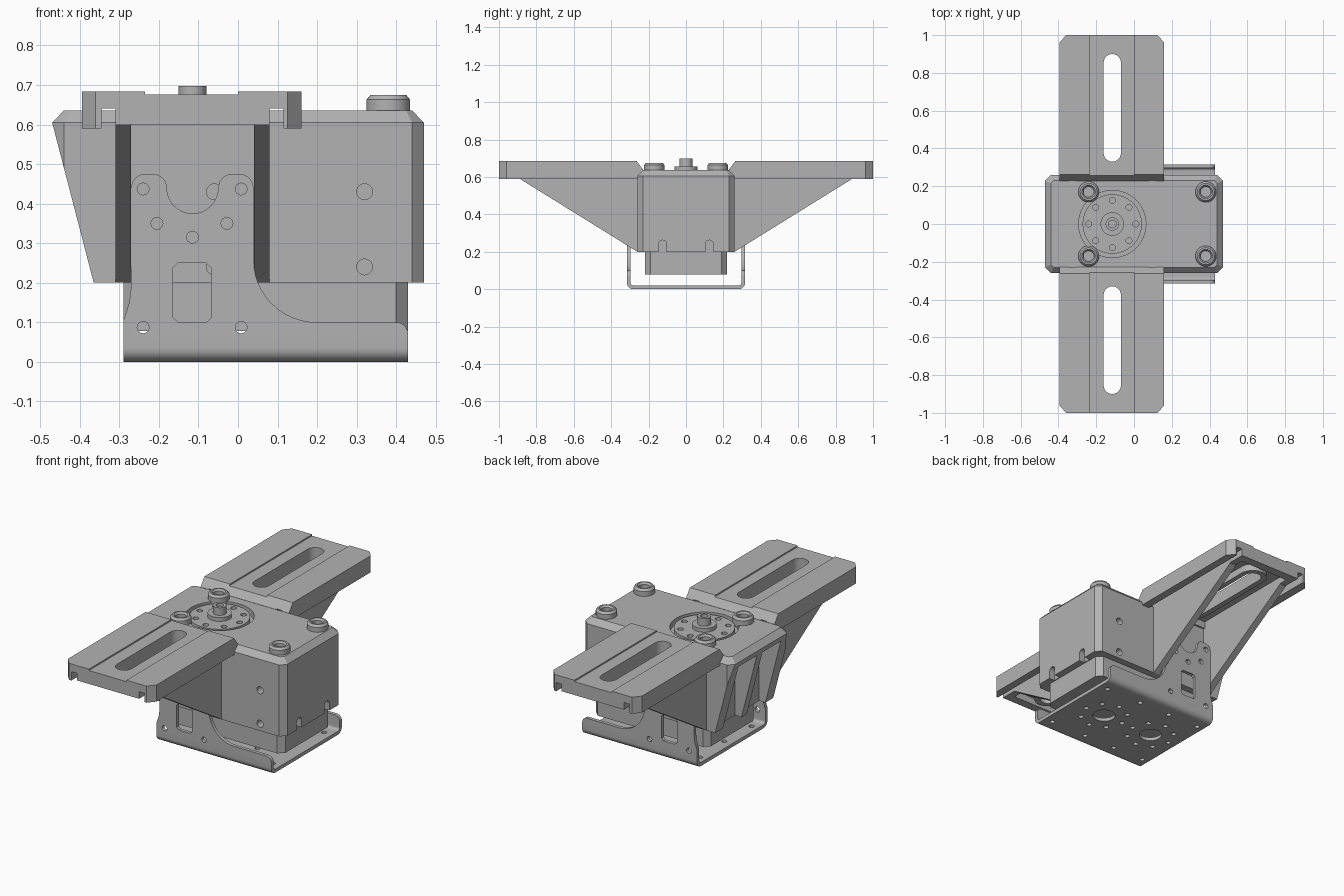
import bpy, bmesh
from math import sin, cos, pi, radians

if bpy.data.objects.get("Cube"):
    bpy.data.objects.remove(bpy.data.objects["Cube"])

grey = bpy.data.materials.new("plain grey")
grey.use_nodes = True
grey.diffuse_color = (0.45, 0.45, 0.45, 1)
grey.node_tree.nodes["Principled BSDF"].inputs["Base Color"].default_value = (0.45, 0.45, 0.45, 1)


def make(name, bm):
    bmesh.ops.recalc_face_normals(bm, faces=bm.faces)
    me = bpy.data.meshes.new(name)
    bm.to_mesh(me)
    bm.free()
    me.materials.append(grey)
    ob = bpy.data.objects.new(name, me)
    bpy.context.collection.objects.link(ob)
    return ob


def prism(name, pts, axis, lo, hi):
    """Extrude an outline along an axis."""
    place = {"X": lambda a, b, t: (t, a, b), "Y": lambda a, b, t: (a, t, b),
             "Z": lambda a, b, t: (a, b, t)}[axis]
    bm = bmesh.new()
    face = bm.faces.new([bm.verts.new(place(a, b, lo)) for a, b in pts])
    ext = bmesh.ops.extrude_face_region(bm, geom=[face])["geom"]
    shift = place(0, 0, hi - lo)
    bmesh.ops.translate(bm, vec=shift, verts=[g for g in ext if isinstance(g, bmesh.types.BMVert)])
    return make(name, bm)


def lathe(name, x, y, profile, n=32):
    """Turn a (radius, height) profile about a vertical axis."""
    bm = bmesh.new()
    vs = [bm.verts.new((x + r, y, z)) for r, z in profile]
    es = [bm.edges.new(p) for p in zip(vs, vs[1:])]
    bmesh.ops.spin(bm, geom=vs + es, cent=(x, y, 0), axis=(0, 0, 1), angle=2 * pi, steps=n)
    bmesh.ops.remove_doubles(bm, verts=bm.verts, dist=1e-5)
    return make(name, bm)


def arc(cx, cy, r, a0, a1, n=8):
    return [(cx + r * cos(radians(a0 + (a1 - a0) * i / n)),
             cy + r * sin(radians(a0 + (a1 - a0) * i / n))) for i in range(n + 1)]


def circle(cx, cy, r, n=20):
    return arc(cx, cy, r, 0, 360, n)[:-1]


def rect(a0, b0, a1, b1, c=0):
    if not c:
        return [(a0, b0), (a1, b0), (a1, b1), (a0, b1)]
    return [(a0 + c, b0), (a1 - c, b0), (a1, b0 + c), (a1, b1 - c),
            (a1 - c, b1), (a0 + c, b1), (a0, b1 - c), (a0, b0 + c)]


def slot(cx, y0, y1, r):
    return arc(cx, y1 - r, r, 0, 180, 12) + arc(cx, y0 + r, r, 180, 360, 12)


def boolean(ob, cutters, op="DIFFERENCE"):
    """Apply a boolean with separate cutters merged into one, then drop them."""
    bm = bmesh.new()
    for c in cutters:
        bm.from_mesh(c.data)
        bpy.data.objects.remove(c)
    tool = make("cutter", bm)
    mod = ob.modifiers.new("cut", "BOOLEAN")
    mod.object, mod.operation, mod.solver = tool, op, "EXACT"
    dg = bpy.context.evaluated_depsgraph_get()
    me = bpy.data.meshes.new_from_object(ob.evaluated_get(dg))
    ob.modifiers.clear()
    ob.data = me
    bpy.data.objects.remove(tool)


HX = -0.115  # horn and wing centre line

# Housing: chamfered block with a sloped, ribbed end
bm = bmesh.new()
rings = [[bm.verts.new((x, y, z)) for x, y in rect(-0.47 + i, -0.26 + i, 0.47 - i, 0.26 - i, 0.03 - i / 2)]
         for z, i in ((0.2, 0), (0.605, 0), (0.636, 0.03))]
bm.faces.new(rings[0])
bm.faces.new(rings[-1])
for lo, hi in zip(rings, rings[1:]):
    for k in range(8):
        bm.faces.new((lo[k - 1], lo[k], hi[k], hi[k - 1]))
housing = make("housing", bm)
boolean(housing, [prism("c", [(-0.47, 0.605), (-0.365, 0.2), (-0.338, 0.1), (-0.6, 0.1), (-0.6, 0.605)],
                        "Y", -0.4, 0.4)])
cuts = [prism("c", rect(-0.6, 0.1, -0.325, 0.575), "Y", *sorted((s * 0.025, s * 0.19))) for s in (1, -1)]
cuts.append(prism("c", circle(HX, 0, 0.178, 48), "Z", 0.6, 0.7))
for s in (1, -1):
    cuts += [prism("c", circle(x, z, 0.02), "Y", *sorted((s * 0.2, s * 0.3)))
             for x in (-0.06, 0.32) for z in (0.24, 0.43)]
    cuts.append(prism("c", slot(s * 0.125, 0.1, 0.262, 0.022), "X", 0.435, 0.6))
boolean(housing, cuts)

# Motor case below the housing
prism("motor_case", rect(-0.29, -0.22, 0.43, 0.22, 0.03), "Z", 0.078, 0.22)

# Output horn with a ring of holes, hub and splined post
horn = lathe("output_horn", HX, 0, [(0, 0.595), (0.157, 0.595), (0.157, 0.633), (0, 0.633)], 48)
boolean(horn, [prism("c", circle(*p, 0.016, 12), "Z", 0.61, 0.7) for p in circle(HX, 0, 0.125, 8)])
lathe("horn_hub", HX, 0, [(0, 0.62), (0.062, 0.62), (0.062, 0.655), (0.035, 0.655), (0.035, 0.698),
                          (0.02, 0.698), (0.02, 0.67), (0, 0.67)])

# Corner bolts with hollow heads
for x in (-0.24, 0.38):
    for y in (-0.17, 0.17):
        lathe("corner_bolt", x, y, [(0, 0.625), (0.055, 0.625), (0.055, 0.663), (0.045, 0.675),
                                    (0.036, 0.675), (0.028, 0.665), (0.028, 0.645), (0, 0.645)])

# Mounting wings, front and back
for s, side in ((1, "back"), (-1, "front")):
    def ys(a, b):
        return sorted((s * a, s * b))

    def box(x0, x1, y0, y1, z0, z1):
        return prism("c", rect(x0, z0, x1, z1), "Y", *ys(y0, y1))

    outline = [(-0.395, 0.225), (0.16, 0.225), (0.16, 0.96), (0.125, 1), (-0.36, 1), (-0.395, 0.96)]
    wing = prism(side + "_wing", [(x, s * y) for x, y in outline], "Z", 0.59, 0.684)
    # sloped inner end and the part that would sink in the housing
    boolean(wing, [prism("c", [(s * y, z) for y, z in ((0.1, 0.5), (0.255, 0.5), (0.255, 0.61),
                               (0.228, 0.637), (0.275, 0.7), (0.1, 0.7))], "X", -0.6, 0.6)])
    boolean(wing, [box(-0.235, 0, 0, 1.1, 0.676, 0.75)])
    boolean(wing, [box(-0.31, 0.08, 0.2, 1.1, 0.5, 0.6)])
    boolean(wing, [box(-0.345, -0.31, 0.2, 1.1, 0.5, 0.64), box(0.08, 0.115, 0.2, 1.1, 0.5, 0.64),
                   box(-0.27, 0.04, 0.27, 0.95, 0.5, 0.64)])
    through = [(x, s * y) for x, y in slot(HX, 0.33, 0.9, 0.046)]
    boolean(wing, [prism("c", through, "Z", 0.5, 0.8)])
    # raised rim around the slot underneath
    rim = prism(side + "_slot_rim", [(x, s * y) for x, y in slot(HX, 0.3, 0.93, 0.076)], "Z", 0.6, 0.645)
    boolean(rim, [prism("c", through, "Z", 0.5, 0.8)])
    # triangular gussets
    for x0 in (-0.31, 0.04):
        prism(side + "_gusset", [(s * y, z) for y, z in ((0.25, 0.2), (0.26, 0.2), (0.9, 0.597),
                                 (0.9, 0.65), (0.25, 0.62))], "X", x0, x0 + 0.04)

# Folded bracket: channel section trimmed to the side outline
W, T = 0.316, 0.02
section = ([(-W, 0.6)] + arc(-W + 0.035, 0.035, 0.035, 180, 270) + arc(W - 0.035, 0.035, 0.035, 270, 360)
           + [(W, 0.6), (W - T, 0.6)] + arc(W - 0.035, 0.035, 0.015, 360, 270)
           + arc(-W + 0.035, 0.035, 0.015, 270, 180) + [(-W + T, 0.6)])
bracket = prism("folded_bracket", section, "X", -0.29, 0.43)
trim = ([(-0.291, -0.1), (-0.291, 0.1), (-0.275, 0.15), (-0.27, 0.19)] + arc(-0.235, 0.44, 0.035, 180, 90)
        + arc(-0.215, 0.44, 0.035, 90, 0) + arc(HX, 0.44, 0.065, 180, 360, 16)
        + arc(-0.015, 0.44, 0.035, 180, 90) + arc(0.004, 0.44, 0.035, 90, 0)
        + arc(0.199, 0.26, 0.16, 180, 270, 12) + arc(0.4, 0.07, 0.03, 90, 0) + [(0.431, -0.1)])
boolean(bracket, [prism("c", trim, "Y", -0.5, 0.5)], "INTERSECT")
holes = [prism("c", rect(-0.164, 0.1, -0.068, 0.25, 0.012), "Y", -0.5, 0.5)]
for x, z in ((HX, 0.315), (-0.205, 0.35), (-0.028, 0.35), (-0.24, 0.437), (0.008, 0.437),
             (-0.24, 0.087), (0.008, 0.087)):
    holes.append(prism("c", circle(x, z, 0.015, 16), "Y", -0.5, 0.5))
# base plate holes
for cx in (HX, 0.21):
    holes.append(prism("c", circle(cx, 0, 0.06, 28), "Z", -0.1, 0.04))
    holes += [prism("c", circle(*p, 0.014, 12), "Z", -0.1, 0.04) for p in circle(cx, 0, 0.125, 8)]
for x in (-0.25, -0.05, 0.15, 0.38):
    holes += [prism("c", circle(x, s * 0.23, 0.014, 12), "Z", -0.1, 0.04) for s in (1, -1)]
boolean(bracket, holes)

# Smooth the round parts, keep hard edges
for ob in bpy.context.collection.objects:
    if ob.type == "MESH" and grey.name in ob.data.materials:
        bpy.context.view_layer.objects.active = ob
        bpy.ops.object.select_all(action="DESELECT")
        ob.select_set(True)
        bpy.ops.object.shade_smooth_by_angle(angle=radians(28))
